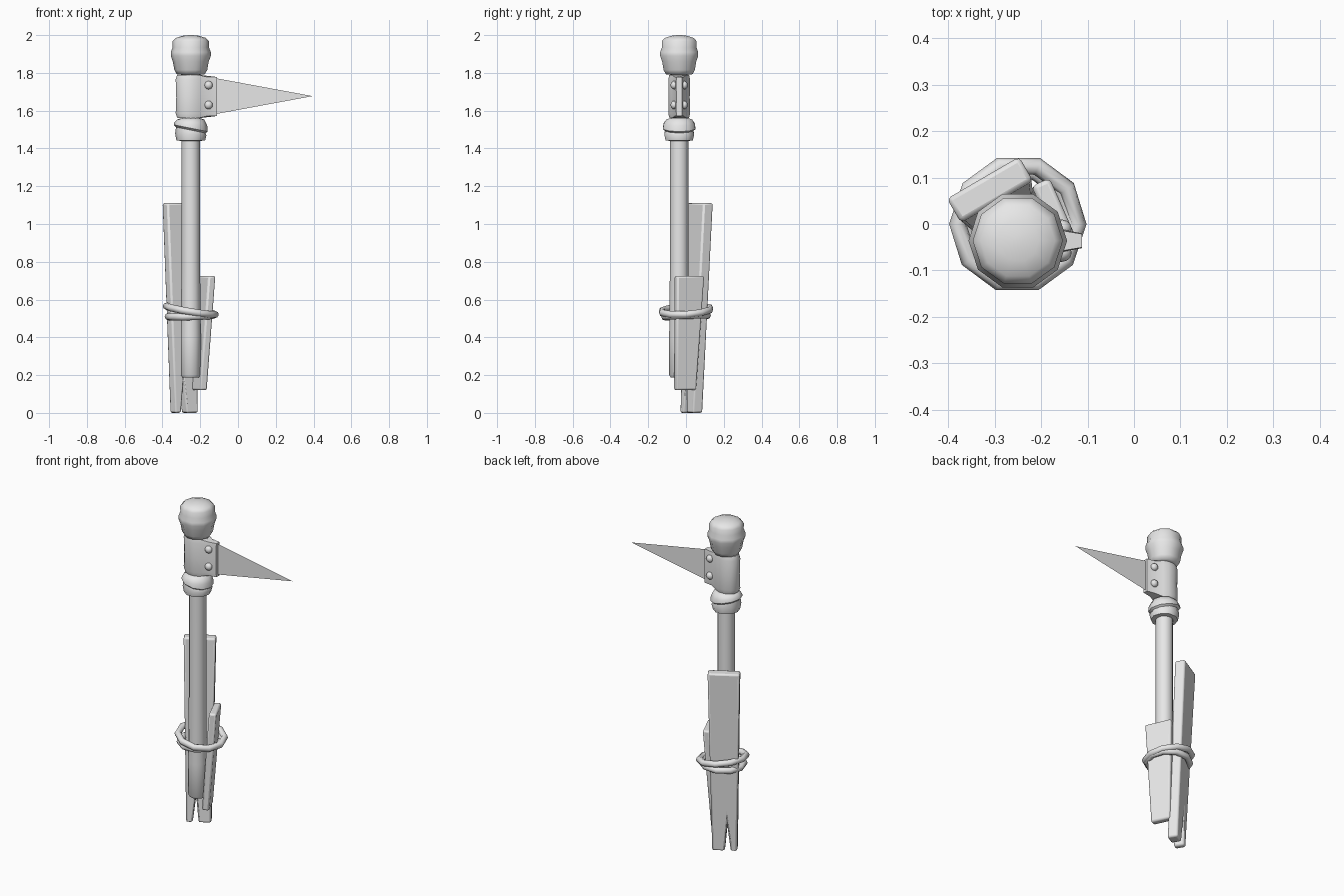
import bpy, bmesh, math
from mathutils import Vector

cube = bpy.data.objects.get("Cube")
if cube:
    bpy.data.objects.remove(cube, do_unlink=True)

grey = bpy.data.materials.new("plain grey")
grey.use_nodes = True
grey.diffuse_color = (0.8, 0.8, 0.8, 1)
grey.node_tree.nodes["Principled BSDF"].inputs["Base Color"].default_value = (0.8, 0.8, 0.8, 1)

CX, CY = -0.25, -0.036    # axis of the shaft


def finish(name, bm, bevel=0.0, angle=40):
    """Turn a bmesh into a smooth shaded object."""
    bmesh.ops.recalc_face_normals(bm, faces=bm.faces)
    mesh = bpy.data.meshes.new(name)
    bm.to_mesh(mesh)
    bm.free()
    mesh.materials.append(grey)
    ob = bpy.data.objects.new(name, mesh)
    bpy.context.collection.objects.link(ob)
    bpy.ops.object.select_all(action='DESELECT')
    bpy.context.view_layer.objects.active = ob
    ob.select_set(True)
    if bevel:
        mod = ob.modifiers.new("soft edges", 'BEVEL')
        mod.width, mod.segments = bevel, 2
    bpy.ops.object.shade_smooth_by_angle(angle=math.radians(angle))
    return ob


def loft(name, rings, angle=50):
    """Skin a stack of closed rings and cap both ends."""
    bm = bmesh.new()
    rows = [[bm.verts.new(p) for p in ring] for ring in rings]
    n = len(rows[0])
    for a, b in zip(rows, rows[1:]):
        for i in range(n):
            j = (i + 1) % n
            bm.faces.new((a[i], a[j], b[j], b[i]))
    bm.faces.new(rows[0][::-1])
    bm.faces.new(rows[-1])
    return finish(name, bm, angle=angle)


def lathe(name, profile, sides=10, angle=50):
    """Profile rows are (radius, height, sideways slope of the row)."""
    rings = []
    for r, z, slope in profile:
        ring = []
        for i in range(sides):
            a = math.tau * i / sides
            x, y = r * math.cos(a), r * math.sin(a)
            ring.append((CX + x, CY + y, z + slope * x))
        rings.append(ring)
    return loft(name, rings, angle)


def plank(name, outline, low, high, direction, thick, z0, z1):
    """Leaning board: outline of (offset along width, height), extruded both ways."""
    bm = bmesh.new()
    u = Vector(direction).normalized()
    n = Vector((-u.y, u.x, 0)) * thick
    low, high = Vector(low), Vector(high)
    sides = []
    for s in (-1, 1):
        ring = []
        for w, z in outline:
            p = low.lerp(high, (z - z0) / (z1 - z0)) + u * w + n * s
            p.z = z
            ring.append(bm.verts.new(p))
        sides.append(ring)
    a, b = sides
    bm.faces.new(a[::-1])
    bm.faces.new(b)
    for i in range(len(a)):
        j = (i + 1) % len(a)
        bm.faces.new((a[i], a[j], b[j], b[i]))
    return finish(name, bm, bevel=0.01)


def rope(name, radius, z, tilt_x, tilt_y):
    bpy.ops.mesh.primitive_torus_add(
        major_segments=10, minor_segments=8, major_radius=radius, minor_radius=0.019,
        location=(CX, 0.0, z), rotation=(tilt_x, tilt_y, 0))
    ob = bpy.context.object
    ob.name = name
    ob.data.materials.append(grey)
    bpy.ops.object.shade_smooth_by_angle(angle=math.radians(60))


# Shaft
lathe("shaft", [(0.045, 0.188, 0), (0.053, 0.2, 0), (0.053, 0.4, 0), (0.049, 0.8, 0),
                (0.049, 1.85, 0)], sides=12)

# Wrapped collar under the head, and the knob on top
lathe("collar", [(0.05, 1.44, 0), (0.076, 1.442, 0), (0.083, 1.475, -0.06),
                 (0.078, 1.497, -0.2), (0.09, 1.507, -0.2), (0.087, 1.53, -0.1),
                 (0.072, 1.553, 0), (0.05, 1.56, 0)])
lathe("knob", [(0.05, 1.79, 0), (0.074, 1.793, 0), (0.087, 1.815, 0), (0.095, 1.86, 0),
               (0.106, 1.89, 0), (0.106, 1.91, 0), (0.096, 1.935, 0), (0.097, 1.968, 0),
               (0.08, 1.985, 0), (0.045, 1.996, 0), (0.012, 2.0, 0)], angle=60)

# Sleeve folded around the shaft and pinched onto the blade
half = [(-0.112, 0.016), (-0.165, 0.026), (-0.205, 0.045), (-0.235, 0.058),
        (-0.275, 0.058), (-0.31, 0.044), (-0.33, 0.02)]
section = half + [(x, -y) for x, y in reversed(half)]
rings = []
for z, k in ((1.56, 0.88), (1.585, 1.0), (1.67, 0.96), (1.765, 1.0), (1.79, 0.9)):
    ring = []
    for x, y in section:
        # the pinched end is slightly shorter than the round end
        zz = 1.675 + (z - 1.675) * (0.9 if x > -0.17 else 1.0)
        xx = x if x > -0.17 else CX + (x - CX) * k
        ring.append((xx, CY + y * k, zz))
    rings.append(ring)
loft("sleeve", rings)

# Rivets on both sides of the sleeve
for side, label in ((-1, "front"), (1, "back")):
    for z, level in ((1.735, "upper"), (1.63, "lower")):
        bm = bmesh.new()
        bmesh.ops.create_uvsphere(bm, u_segments=12, v_segments=8, radius=0.022)
        for v in bm.verts:
            v.co = (v.co.x - 0.156, v.co.y * 0.9 + CY + side * 0.026, v.co.z + z)
        finish(f"{label}_{level}_rivet", bm, angle=60)

# Thin pointed blade
bm = bmesh.new()
bm.faces.new([bm.verts.new(p) for p in
              ((-0.2, CY, 1.567), (0.395, CY, 1.677), (-0.2, CY, 1.787))])
finish("blade", bm)

# Long split plank behind the shaft, short plank beside it
plank("long_plank",
      [(-0.07, 0), (-0.034, 0), (-0.015, 0.16), (0.0, 0), (0.07, 0),
       (0.09, 1.11), (-0.09, 1.11)],
      (-0.285, 0.028, 0), (-0.31, 0.074, 0), (0.86, 0.5, 0), 0.03, 0, 1.11)
plank("short_plank",
      [(-0.058, 0.12), (0.058, 0.12), (0.08, 0.725), (-0.08, 0.725)],
      (-0.205, -0.005, 0), (-0.168, 0.018, 0), (-0.4, 0.9, 0), 0.021, 0.12, 0.725)

# Rope binding
rope("upper_rope", 0.131, 0.543, 0.06, 0.17)
rope("lower_rope", 0.119, 0.513, 0.03, -0.03)
